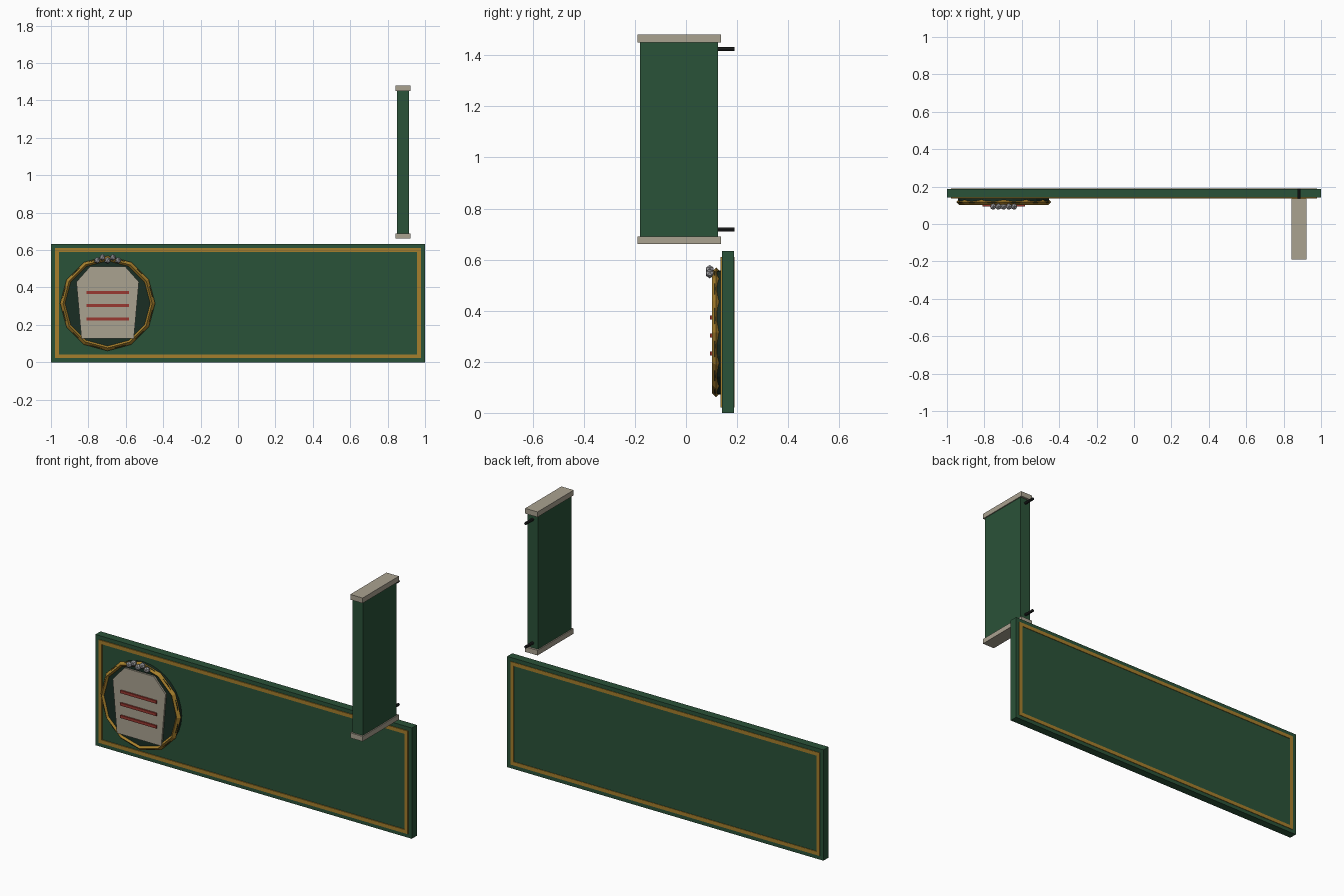
import bpy, bmesh, math
from mathutils import Matrix, Vector

if "Cube" in bpy.data.objects:
    bpy.data.objects.remove(bpy.data.objects["Cube"])


def material(name, rgb):
    m = bpy.data.materials.new(name)
    m.diffuse_color = (*rgb, 1)
    m.use_nodes = True
    m.node_tree.nodes["Principled BSDF"].inputs["Base Color"].default_value = m.diffuse_color
    return m


GREEN = material("green_paint", (0.023, 0.085, 0.04))
DARK = material("dark_green", (0.01, 0.027, 0.017))
GOLD = material("gold_trim", (0.38, 0.21, 0.025))
STONE = material("pale_stone", (0.40, 0.36, 0.28))
RED = material("red_paint", (0.32, 0.04, 0.03))
IRON = material("black_iron", (0.015, 0.017, 0.017))
SILVER = material("silver", (0.36, 0.36, 0.38))


def finish(name, bm, mat):
    bmesh.ops.recalc_face_normals(bm, faces=bm.faces)
    me = bpy.data.meshes.new(name)
    bm.to_mesh(me)
    bm.free()
    ob = bpy.data.objects.new(name, me)
    bpy.context.collection.objects.link(ob)
    me.materials.append(mat)
    return ob


def add_box(bm, lo, hi):
    lo, hi = Vector(lo), Vector(hi)
    bmesh.ops.create_cube(bm, size=1, matrix=Matrix.Translation((lo + hi) / 2)
                          @ Matrix.Diagonal((*(hi - lo), 1)))


def box(name, lo, hi, mat):
    bm = bmesh.new()
    add_box(bm, lo, hi)
    return finish(name, bm, mat)


def rod(name, x, z, y0, y1, r, sides, mat):
    bm = bmesh.new()
    bmesh.ops.create_cone(bm, cap_ends=True, segments=sides, radius1=r, radius2=r, depth=y1 - y0,
                          matrix=Matrix.Translation((x, (y0 + y1) / 2, z))
                          @ Matrix.Rotation(math.pi / 2, 4, 'X'))
    return finish(name, bm, mat)


# Fascia board with a gold border on both faces
box("fascia_board", (-1, 0.141, 0), (1, 0.187, 0.633), GREEN)
for side, y0, y1 in (("front", 0.136, 0.142), ("back", 0.186, 0.19)):
    bm = bmesh.new()
    for z in (0.022, 0.59):
        add_box(bm, (-0.978, y0, z), (0.978, y1, z + 0.021))
    for x in (-0.978, 0.957):
        add_box(bm, (x, y0, 0.043), (x + 0.021, y1, 0.59))
    finish(side + "_border", bm, GOLD)

# Medallion: dark disc in a twelve-sided gold ring
CX, CZ = -0.697, 0.315
rod("medallion_disc", CX, CZ, 0.112, 0.141, 0.243, 32, DARK)
bpy.ops.mesh.primitive_torus_add(major_segments=12, minor_segments=4, major_radius=0.238,
                                 minor_radius=0.016, location=(CX, 0.118, CZ),
                                 rotation=(math.pi / 2, 0, 0))
ring = bpy.context.object
ring.name = "medallion_ring"
ring.data.materials.append(GOLD)

# Tapered stone plaque with clipped shoulders
half = [(0.093, 0.513), (0.167, 0.43), (0.14, 0.128)]
outline = half + [(-x, z) for x, z in reversed(half)]
bm = bmesh.new()
face = bm.faces.new([bm.verts.new((CX + x, 0.102, z)) for x, z in outline])
ext = bmesh.ops.extrude_face_region(bm, geom=[face], use_keep_orig=True)
bmesh.ops.translate(bm, vec=(0, 0.014, 0),
                    verts=[g for g in ext["geom"] if isinstance(g, bmesh.types.BMVert)])
finish("plaque", bm, STONE)

# Red stripes on the plaque
for i, z in enumerate((0.232, 0.303, 0.374)):
    box(f"plaque_stripe_{i + 1}", (CX - 0.114, 0.094, z - 0.008),
        (CX + 0.114, 0.104, z + 0.008), RED)

# Cluster of faceted beads on top of the medallion
for i in range(5):
    bm = bmesh.new()
    bmesh.ops.create_icosphere(bm, subdivisions=1, radius=0.018, matrix=Matrix.Translation(
        (CX + (i - 2) * 0.028, 0.093, 0.545 + 0.016 * (i % 2))))
    finish(f"bead_{i + 1}", bm, SILVER)

# Projecting sign with end caps and wall rods
SX = 0.882
box("blade_panel", (SX - 0.033, -0.18, 0.685), (SX + 0.033, 0.125, 1.455), GREEN)
for side, z0, z1, zr in (("bottom", 0.661, 0.69, 0.718), ("top", 1.451, 1.481, 1.424)):
    box(side + "_cap", (SX - 0.039, -0.19, z0), (SX + 0.039, 0.137, z1), STONE)
    rod(side + "_wall_rod", SX, zr, 0.1, 0.19, 0.008, 8, IRON)
